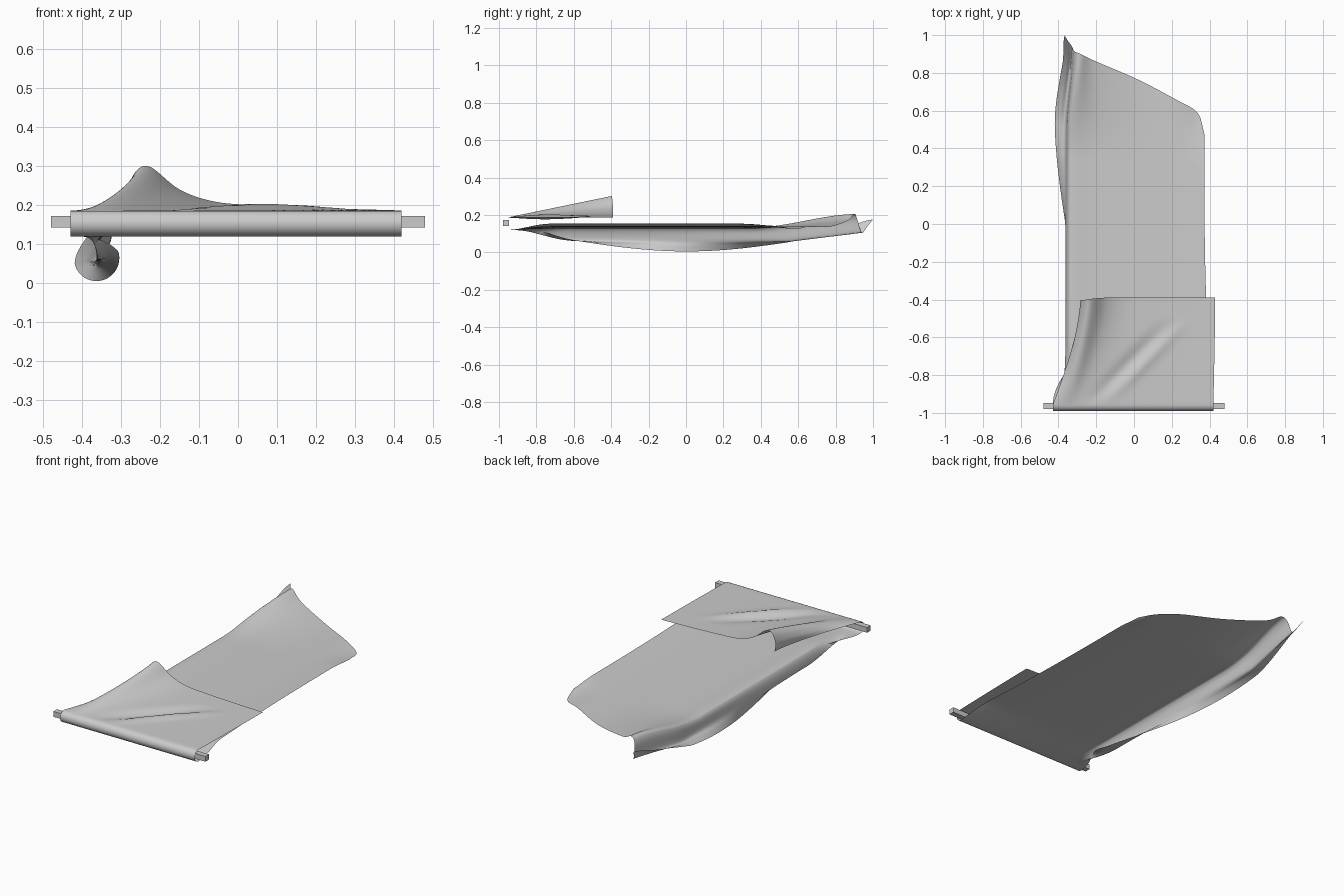
import bpy, math

if "Cube" in bpy.data.objects:
    bpy.data.objects.remove(bpy.data.objects["Cube"])

grey = bpy.data.materials.new("cloth grey")
grey.diffuse_color = (0.6, 0.6, 0.6, 1)
grey.use_nodes = True
grey.node_tree.nodes["Principled BSDF"].inputs["Base Color"].default_value = grey.diffuse_color


def lerp(a, b, t):
    return a + (b - a) * t


def smooth(a, b, v):
    t = max(0, min(1, (v - a) / (b - a)))
    return t * t * (3 - 2 * t)


def keyed(keys, v):
    for (a, p), (b, q) in zip(keys, keys[1:]):
        if v <= b:
            return lerp(p, q, max(0, (v - a) / (b - a)))
    return keys[-1][1]


def spline(pts, sub=7):
    """Catmull-Rom curve through the control points"""
    ext = [[2 * a - b for a, b in zip(pts[0], pts[1])]] + pts
    ext.append([2 * a - b for a, b in zip(pts[-1], pts[-2])])
    out = []
    for i in range(1, len(ext) - 2):
        for s in range(sub):
            t = s / sub
            out.append([0.5 * (2 * b + (c - a) * t + (2*a - 5*b + 4*c - d) * t*t
                        + (3*b - a - 3*c + d) * t**3)
                        for a, b, c, d in zip(*ext[i - 1:i + 3])])
    out.append(list(pts[-1]))
    return out


BAR_Y, BAR_Z, R = -0.957, 0.153, 0.033
BAR_X = [0.42, 0.385, 0.24, 0.04, -0.17, -0.29, -0.345, -0.375, -0.403, -0.43]
# far end of the long sheet, one value per control point
END_Y = [0.48, 0.59, 0.66, 0.765, 0.86, 0.90, 0.915, 0.94, 0.97, 1.0]


def lower_row(t):
    """Long sheet: flat, with a left hem that twists about its own axis"""
    pts = []
    for k in range(10):
        y = lerp(BAR_Y, END_Y[k], t)
        rise = smooth(0.35, 0.92, y)
        zc = keyed([(-0.96, 0.115), (-0.8, 0.083), (-0.6, 0.064), (0.55, 0.062),
                    (0.8, 0.09), (0.95, 0.107)], y)
        xc = -0.363 + 0.035 * smooth(0.5, 0.95, y)
        th = math.pi * (1 + (0.6 - y) / 1.2)
        rad = lerp(0.058, 0.08, smooth(0.85, 1.0, y))
        rad *= smooth(-1.15, -0.75, y)
        ca, sa = rad * math.cos(th), rad * math.sin(th)
        x, z = [
            (0.372 + 0.045 * (1 - t) ** 3, 0.153 - 0.012 * smooth(0.3, 0.5, y)),
            (0.335, 0.148 - 0.022 * smooth(0.3, 0.6, y)),
            (0.22, 0.138),
            (0.02, 0.132 + 0.006 * rise),
            (-0.2, 0.128 + 0.04 * rise),
            (xc + 0.045, 0.132 + 0.073 * rise),
            (xc + 0.013, 0.118 + 0.06 * rise),
            (xc, zc),
            (xc + ca * 0.5, zc + sa * 0.5),
            (xc + ca, zc + sa)][k]
        f = smooth(0, 0.16, t)
        pts.append((lerp(BAR_X[k], x, f), y, lerp(BAR_Z - R, z, f)))
    return spline(pts)


FLAP_X = [0.43, 0.36, 0.22, 0.06, -0.06, -0.15, -0.225, -0.262, -0.283, -0.278]
FLAP_Z = [0.186, 0.188, 0.192, 0.199, 0.209, 0.24, 0.298, 0.287, 0.238, 0.19]


def flap_row(t):
    """Short upper flap, lifted into a fold at its left end"""
    y = lerp(BAR_Y, -0.39, t)
    f = 1 - (1 - t) ** 1.4
    row = spline([(lerp(BAR_X[k], FLAP_X[k], f), y - 0.012 * smooth(5, 7, k) * t,
                   lerp(BAR_Z + R, FLAP_Z[k], t)) for k in range(10)])
    for p in row:
        # diagonal creases running away from the bar
        d = (p[0] + 0.15) - 0.95 * (p[1] + 0.95)
        fade = math.sin(math.pi * min(1, t * 1.25)) if t < 0.8 else 0
        p[2] += fade * (0.014 * math.exp(-(d / 0.035) ** 2)
                        - 0.016 * math.exp(-((d + 0.075) / 0.05) ** 2))
    return row


def wrap_row(a):
    """Cloth turning round the bar"""
    return spline([(x, BAR_Y - R * math.sin(a), BAR_Z + R * math.cos(a))
                   for x in BAR_X])


rows = [flap_row(1 - i / 24) for i in range(25)]
rows += [wrap_row(math.pi * i / 10) for i in range(1, 10)]
rows += [lower_row(i / 70) for i in range(71)]
n = len(rows[0])
verts = [p for r in rows for p in r]
faces = [(i * n + j, i * n + j + 1, (i + 1) * n + j + 1, (i + 1) * n + j)
         for i in range(len(rows) - 1) for j in range(n - 1)]
mesh = bpy.data.meshes.new("draped_cloth")
mesh.from_pydata(verts, [], faces)
mesh.materials.append(grey)
for p in mesh.polygons:
    p.use_smooth = True
cloth = bpy.data.objects.new("draped_cloth", mesh)
bpy.context.collection.objects.link(cloth)

# square bar inside the fold
bpy.ops.mesh.primitive_cube_add(size=1, location=(0, -0.963, 0.157))
bar = bpy.context.object
bar.name = "bar"
bar.scale = (0.96, 0.032, 0.03)
bar.data.materials.append(grey)
